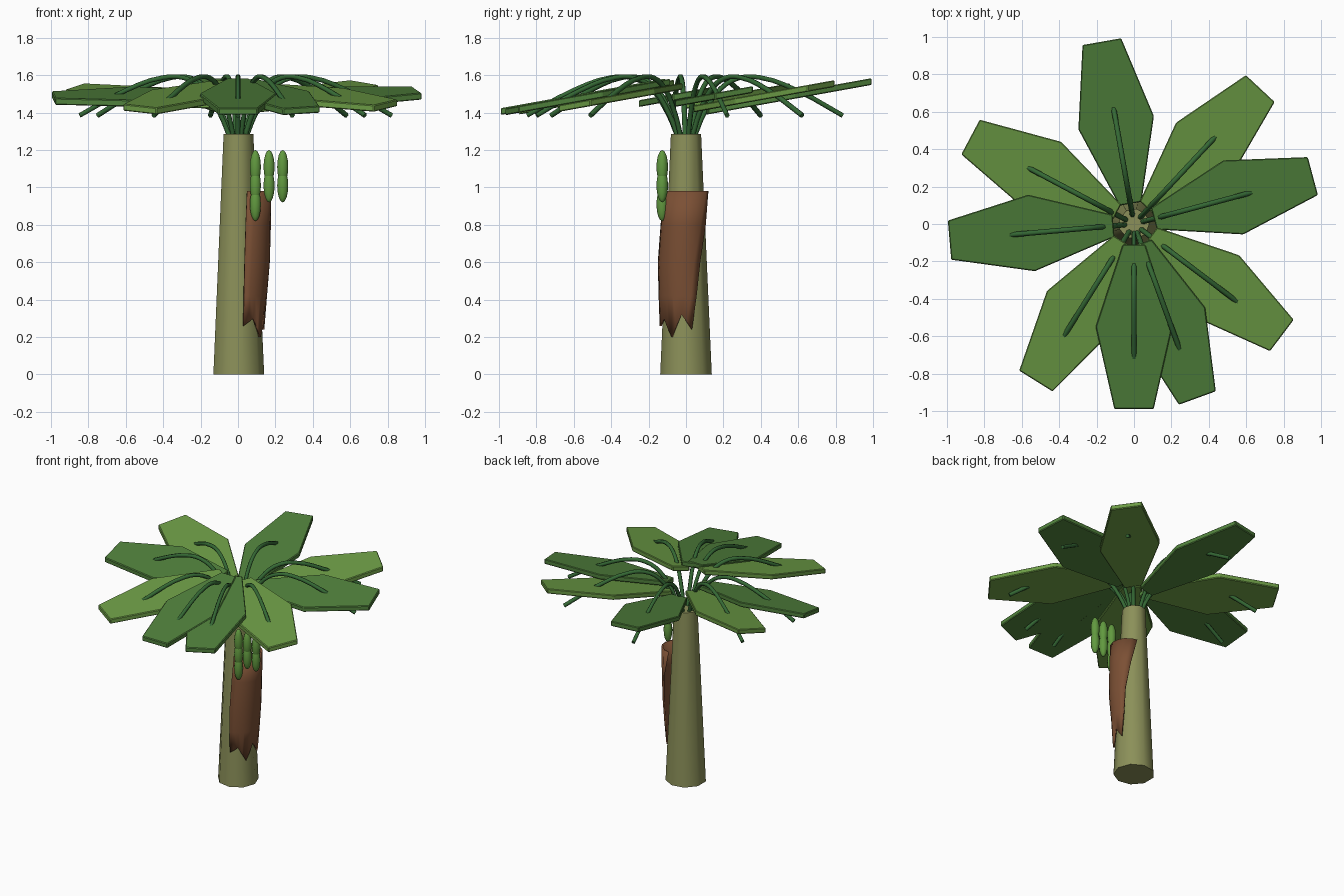
import bpy, bmesh, math
from math import sin, cos, radians

if "Cube" in bpy.data.objects:
    bpy.data.objects.remove(bpy.data.objects["Cube"])


def material(name, rgb):
    m = bpy.data.materials.new(name)
    m.diffuse_color = (*rgb, 1)
    m.use_nodes = True
    m.node_tree.nodes["Principled BSDF"].inputs["Base Color"].default_value = m.diffuse_color
    return m


BARK = material("bark", (0.26, 0.28, 0.10))
HUSK = material("husk", (0.20, 0.08, 0.035))
DARK = material("dark_leaf", (0.08, 0.22, 0.045))
LIGHT = material("light_leaf", (0.15, 0.33, 0.06))
STEM = material("stem", (0.035, 0.14, 0.035))
FRUIT = material("fruit", (0.12, 0.32, 0.05))


def make_object(name, verts, faces, mat):
    me = bpy.data.meshes.new(name)
    bm = bmesh.new()
    vs = [bm.verts.new(v) for v in verts]
    for f in faces:
        bm.faces.new([vs[i] for i in f])
    bmesh.ops.recalc_face_normals(bm, faces=bm.faces)
    bm.to_mesh(me)
    bm.free()
    me.materials.append(mat)
    ob = bpy.data.objects.new(name, me)
    bpy.context.collection.objects.link(ob)
    return ob


def smooth(ob, angle):
    bpy.ops.object.select_all(action='DESELECT')
    ob.select_set(True)
    bpy.context.view_layer.objects.active = ob
    bpy.ops.object.shade_smooth_by_angle(angle=radians(angle))


# Trunk: nine-sided taper
N = 9
verts = [(r * cos(2 * math.pi * i / N), r * sin(2 * math.pi * i / N), z)
         for r, z in ((0.14, 0), (0.082, 1.285)) for i in range(N)]
faces = [(i, (i + 1) % N, N + (i + 1) % N, N + i) for i in range(N)]
faces += [tuple(range(N)), tuple(range(N, 2 * N))]
smooth(make_object("trunk", verts, faces, BARK), 45)

# Old leaf sheath: leaning curved shell with a torn lower edge
# rows: z, axis x, axis y, radius, start angle, end angle
rows = [(0.98, 0.058, 0, 0.115, -95, 85), (0.80, 0.045, -0.005, 0.125, -92, 58),
        (0.60, 0.03, -0.01, 0.135, -88, 38), (0.42, 0.012, -0.005, 0.137, -82, 26),
        (0.0, 0.0, 0, 0.138, -78, 13)]
torn = [0.26, 0.28, 0.30, 0.25, 0.20, 0.26, 0.32, 0.28, 0.24]
M = len(torn)
verts = []
for k, (z, cx, cy, r, a0, a1) in enumerate(rows):
    for i in range(M):
        a = radians(a0 + (a1 - a0) * i / (M - 1))
        zz = torn[i] if k == len(rows) - 1 else z
        verts.append((cx + r * cos(a), cy + r * sin(a), zz))
faces = [(k * M + i, k * M + i + 1, (k + 1) * M + i + 1, (k + 1) * M + i)
         for k in range(len(rows) - 1) for i in range(M - 1)]
sheath = make_object("old_sheath", verts, faces, HUSK)
smooth(sheath, 40)
solid = sheath.modifiers.new("thickness", 'SOLIDIFY')
solid.thickness = 0.012
solid.offset = 0

# Fruit bunch: seven pods in rows of three
for i in range(7):
    bpy.ops.mesh.primitive_uv_sphere_add(
        segments=10, ring_count=8, radius=1,
        location=(0.093 + 0.073 * (i % 3), -0.127, 1.11 - 0.1 * (i // 3)))
    pod = bpy.context.object
    pod.name = f"fruit_{i + 1}"
    pod.scale = (0.031, 0.031, 0.09)
    pod.data.materials.append(FRUIT)
    smooth(pod, 60)

# Leaves: bevelled six-sided slabs, all tilted up towards the back
OUTLINE = [(0.11, -0.06), (0.55, -0.205), (0.99, -0.105),
           (0.99, 0.105), (0.55, 0.205), (0.11, 0.06)]
STEM_PATH = [(0.045, 1.27), (0.10, 1.40), (0.19, 1.53), (0.29, 1.586),
             (0.40, 1.588), (0.60, 1.52), (0.85, 1.385)]
ANGLES = [-70, -37, 15, 47, 100, 152, 185, 238, 270]
for n, deg in enumerate(ANGLES):
    c, s = cos(radians(deg)), sin(radians(deg))
    verts = []
    for h in (-0.018, 0.018):
        for r, w in OUTLINE:
            x, y = r * c - w * s, r * s + w * c
            verts.append((x, y, 1.485 + 0.18 * (y - 0.55 * s) + h))
    faces = [(i, (i + 1) % 6, 6 + (i + 1) % 6, 6 + i) for i in range(6)]
    faces += [tuple(range(6)), tuple(range(6, 12))]
    leaf = make_object(f"leaf_{n + 1}", verts, faces, LIGHT if n % 2 else DARK)
    bev = leaf.modifiers.new("soft_edge", 'BEVEL')
    bev.width = 0.005
    bev.segments = 1

    # Arched leaf stem
    cu = bpy.data.curves.new(f"leaf_stem_{n + 1}", 'CURVE')
    cu.dimensions = '3D'
    cu.bevel_depth = 0.014
    cu.bevel_resolution = 1
    cu.use_fill_caps = True
    cu.resolution_u = 3
    sp = cu.splines.new('BEZIER')
    sp.bezier_points.add(len(STEM_PATH) - 1)
    for p, (r, z) in zip(sp.bezier_points, STEM_PATH):
        p.co = (r * c, r * s, z)
        p.handle_left_type = p.handle_right_type = 'AUTO'
    cu.materials.append(STEM)
    stem = bpy.data.objects.new(cu.name, cu)
    bpy.context.collection.objects.link(stem)
